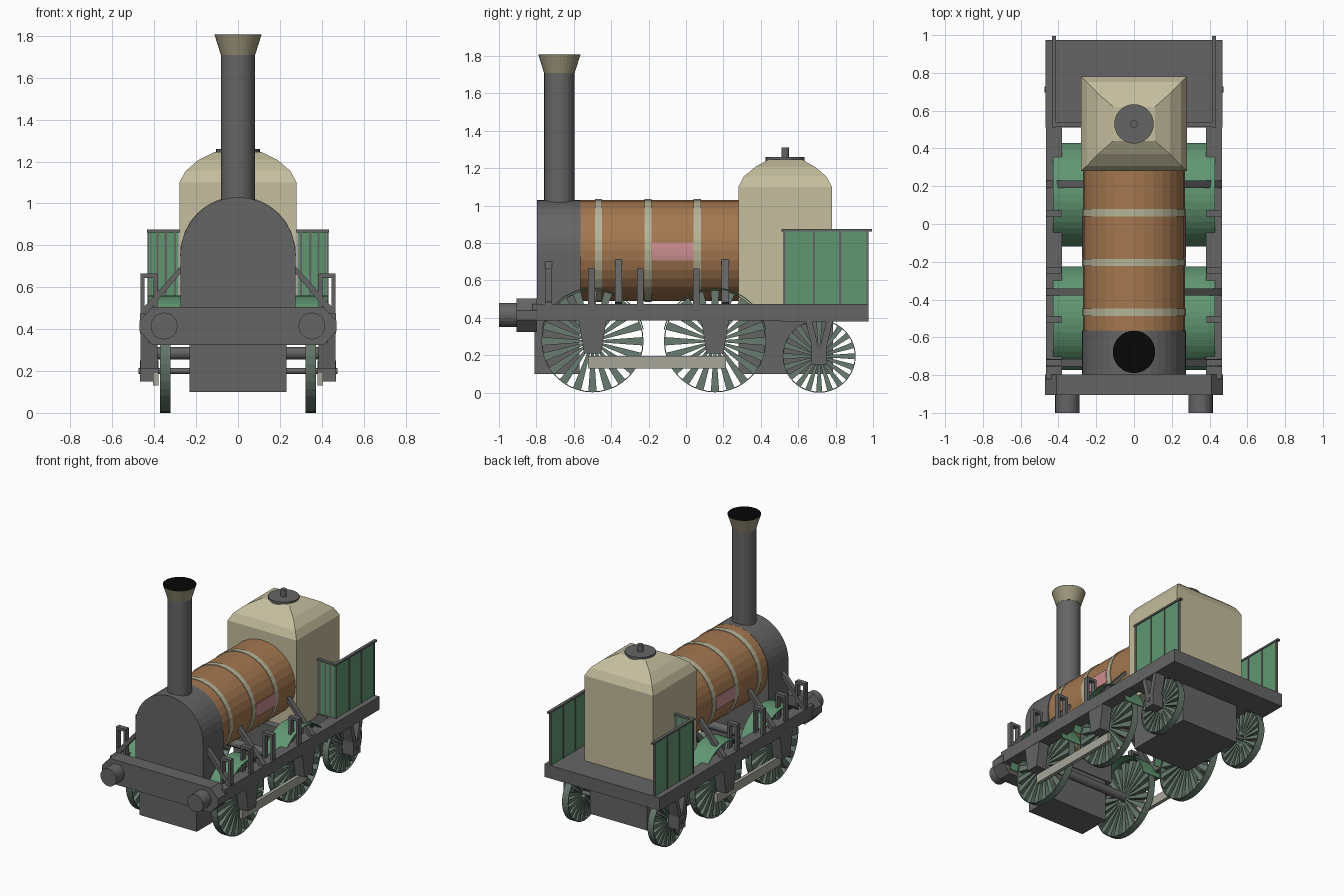
import bpy, bmesh, math
from mathutils import Vector

if "Cube" in bpy.data.objects:
    bpy.data.objects.remove(bpy.data.objects["Cube"])


def mat(name, r, g, b):
    m = bpy.data.materials.new(name)
    m.diffuse_color = (r, g, b, 1)
    m.use_nodes = True
    m.node_tree.nodes["Principled BSDF"].inputs["Base Color"].default_value = m.diffuse_color
    return m


IRON = mat("dark_iron", .13, .13, .13)
WOOD = mat("brown_wood", .37, .185, .08)
CREAM = mat("cream", .55, .51, .34)
BAND = mat("pale_band", .46, .45, .31)
CAP = mat("dull_brass", .34, .31, .20)
GREEN = mat("green", .12, .31, .17)
WHEEL = mat("grey_green", .14, .20, .16)
PINK = mat("pink", .60, .27, .28)
STEEL = mat("pale_steel", .38, .38, .33)
BLACK = mat("black", .002, .002, .002)


def finish(name, bm, material):
    bmesh.ops.recalc_face_normals(bm, faces=bm.faces[:])
    me = bpy.data.meshes.new(name)
    bm.to_mesh(me)
    bm.free()
    me.materials.append(material)
    ob = bpy.data.objects.new(name, me)
    bpy.context.collection.objects.link(ob)
    return ob


def loft(bm, rings):
    """Closed skin through a list of equal-length point rings."""
    vs = [[bm.verts.new(p) for p in ring] for ring in rings]
    n = len(vs[0])
    for a, b in zip(vs, vs[1:]):
        for i in range(n):
            j = (i + 1) % n
            bm.faces.new((a[i], a[j], b[j], b[i]))
    bm.faces.new(vs[0])
    bm.faces.new(vs[-1])


def place(axis, u, v, w):
    """Profile point (u, v) at distance w along the axis."""
    return {'X': (w, u, v), 'Y': (u, w, v), 'Z': (u, v, w)}[axis]


def prism(name, pts, axis, a, b, material):
    bm = bmesh.new()
    loft(bm, [[place(axis, u, v, w) for u, v in pts] for w in (a, b)])
    return finish(name, bm, material)


def box(name, x, y, z, material):
    return prism(name, [(x[0], y[0]), (x[1], y[0]), (x[1], y[1]), (x[0], y[1])],
                 'Z', z[0], z[1], material)


def turned(name, axis, centre, stations, material, n=32):
    """Round part: stations are (distance, radius) along the axis."""
    bm = bmesh.new()
    loft(bm, [[place(axis, centre[0] + r * math.cos(math.tau * i / n),
                     centre[1] + r * math.sin(math.tau * i / n), w)
               for i in range(n)] for w, r in stations])
    return finish(name, bm, material)


def arc_plate(name, axis, centre, r, t, deg0, deg1, a, b, material, n=16):
    """Thin curved plate bent around an axis."""
    ang = [math.radians(deg0 + (deg1 - deg0) * i / n) for i in range(n + 1)]
    pts = [(centre[0] + r * math.cos(k), centre[1] + r * math.sin(k)) for k in ang]
    pts += [(centre[0] + (r - t) * math.cos(k), centre[1] + (r - t) * math.sin(k))
            for k in reversed(ang)]
    return prism(name, pts, axis, a, b, material)


def span(s, a, b):
    return tuple(sorted((s * a, s * b)))


def wheel(name, s, y, z, r, material, count=20):
    """Thin tyre with wedge spokes that widen towards the rim."""
    bm = bmesh.new()
    n = 40
    for w0, w1 in ((.322, .372),):
        rings = []
        for w, q in ((w0, r), (w1, r), (w1, r - .005), (w0, r - .005)):
            rings.append([bm.verts.new((s * w, y + q * math.cos(math.tau * i / n),
                                        z + q * math.sin(math.tau * i / n)))
                          for i in range(n)])
        for k in range(4):
            p, q = rings[k], rings[(k + 1) % 4]
            for i in range(n):
                j = (i + 1) % n
                bm.faces.new((p[i], p[j], q[j], q[i]))
    for i in range(count):
        t = math.tau * i / count
        d, e = Vector((math.sin(t), -math.cos(t))), Vector((math.cos(t), math.sin(t)))
        rings = []
        for w in (.33, .365):
            ring = []
            for q, h in ((.03, -.005), (.03, .005), (r - .004, r * .082), (r - .004, -r * .082)):
                p = d * q + e * h
                ring.append((s * w, y + p.x, z + p.y))
            rings.append(ring)
        loft(bm, rings)
    return finish(name, bm, material)


# Boiler, bands and smokebox
turned("boiler", 'Y', (0, .76), [(-.57, .27), (.29, .27)], WOOD)
for y in (-.467, -.203, .06):
    turned("boiler_band", 'Y', (0, .76), [(y - .019, .2745), (y + .019, .2745)], BAND)
arch = [(.275 * math.cos(math.pi * i / 20), .755 + .275 * math.sin(math.pi * i / 20))
        for i in range(21)]
prism("smokebox", [(.275, .40)] + arch + [(-.275, .40)], 'Y', -.797, -.563, IRON)
box("smokebox_base", (-.232, .232), (-.81, -.57), (.10, .42), IRON)
for s, a in ((1, -11), (-1, 171)):
    arc_plate("side_plate", 'Y', (0, .76), .276, .006, a, a + 20, -.183, .04, PINK, 4)

# Chimney
turned("chimney", 'Z', (0, -.677), [(.98, .081), (1.71, .081)], IRON)
turned("chimney_cap", 'Z', (0, -.677), [(1.71, .082), (1.805, .112)], CAP)
turned("chimney_mouth", 'Z', (0, -.677), [(1.80, .109), (1.807, .112)], BLACK)

# Firebox with stepped pyramid roof
bm = bmesh.new()
loft(bm, [[(sx * hx, .53 + sy * hy, z) for sx, sy in ((-1, -1), (1, -1), (1, 1), (-1, 1))]
          for hx, hy, z in ((.28, .25, .45), (.28, .25, 1.10), (.25, .222, 1.155),
                            (.19, .16, 1.207), (.11, .09, 1.247))])
finish("firebox", bm, CREAM)
box("ash_pan", (-.232, .232), (.28, .785), (.10, .42), IRON)
turned("firebox_lid", 'Z', (0, .53), [(1.235, .104), (1.26, .104)], IRON)
turned("lid_knob", 'Z', (0, .53), [(1.25, .02), (1.31, .02)], IRON, 16)

# Buffer beam and rear deck
beam = [(.41, .505), (.47, .44), (.47, .39), (.41, .325)]
prism("buffer_beam", beam + [(-x, z) for x, z in reversed(beam)], 'Y', -.905, -.797, IRON)
box("rear_deck", (-.468, .468), (.51, .975), (.38, .475), IRON)

DRIVERS = (-.5, .155)
for s in (1, -1):
    # Frame and buffers
    box("side_frame", span(s, .38, .467), (-.82, .52), (.385, .475), IRON)
    turned("buffer", 'Y', (s * .353, .415), [(-1, .064), (-.9, .064)], IRON, 24)

    # Driving wheels, splashers and their hangers
    for y in DRIVERS:
        wheel("driving_wheel", s, y, .275, .273, WHEEL)
        arc_plate("splasher", 'X', (y, .28), .28, .005, 12, 168,
                  s * .27, s * .43, GREEN, 20)
        prism("axle_hanger", [(y - .075, .39), (y + .075, .39), (y + .045, .21), (y - .045, .21)],
              'X', s * .385, s * .465, IRON)
    box("coupling_rod", span(s, .38, .405), (-.525, .215), (.13, .195), STEEL)

    # Trailing wheel and forked hanger
    wheel("trailing_wheel", s, .712, .195, .195, WHEEL)
    for k in (1, -1):
        prism("fork_arm", [(.712 + k * .075, .39), (.712 + k * .04, .39),
                           (.712 + k * .003, .24), (.712 + k * .038, .24)],
              'X', s * .39, s * .465, IRON)
    box("axle_box", span(s, .38, .468), (.672, .752), (.15, .25), IRON)

    # Diagonal stays from boiler to frame
    for y in (-.735, -.36, .21):
        prism("boiler_stay", [(s * .262, .715), (s * .467, .485), (s * .44, .47), (s * .262, .68)],
              'Y', y - .019, y + .019, IRON)

    # Spring brackets standing on the frame
    for y in (-.735, -.505, -.245, .055):
        legs = [(.385, .47), (.385, .665), (.465, .665), (.465, .47),
                (.447, .47), (.447, .645), (.403, .645), (.403, .47)]
        prism("spring_bracket", [(s * x, z) for x, z in legs], 'Y', y - .018, y + .018, IRON)

    # Footplate railing: side panel and front return
    box("side_panel", span(s, .418, .426), (.52, .975), (.475, .865), GREEN)
    box("return_panel", span(s, .285, .425), (.524, .532), (.475, .865), GREEN)
    box("side_rail", span(s, .412, .434), (.51, .995), (.862, .875), IRON)
    box("return_rail", span(s, .28, .434), (.516, .54), (.862, .875), IRON)
    for y in (.527, .685, .825, .97):
        box("rail_post", span(s, .414, .431), (y - .006, y + .006), (.475, .865), IRON)
    for x in (.30, .345, .385):
        box("return_post", span(s, x - .005, x + .005), (.52, .536), (.475, .865), IRON)

# Axles
for y, z, r, h in ((DRIVERS[0], .285, .03, .42), (DRIVERS[1], .285, .03, .42),
                   (.712, .2, .015, .475)):
    turned("axle", 'X', (y, z), [(-h, r), (h, r)], IRON, 16)
